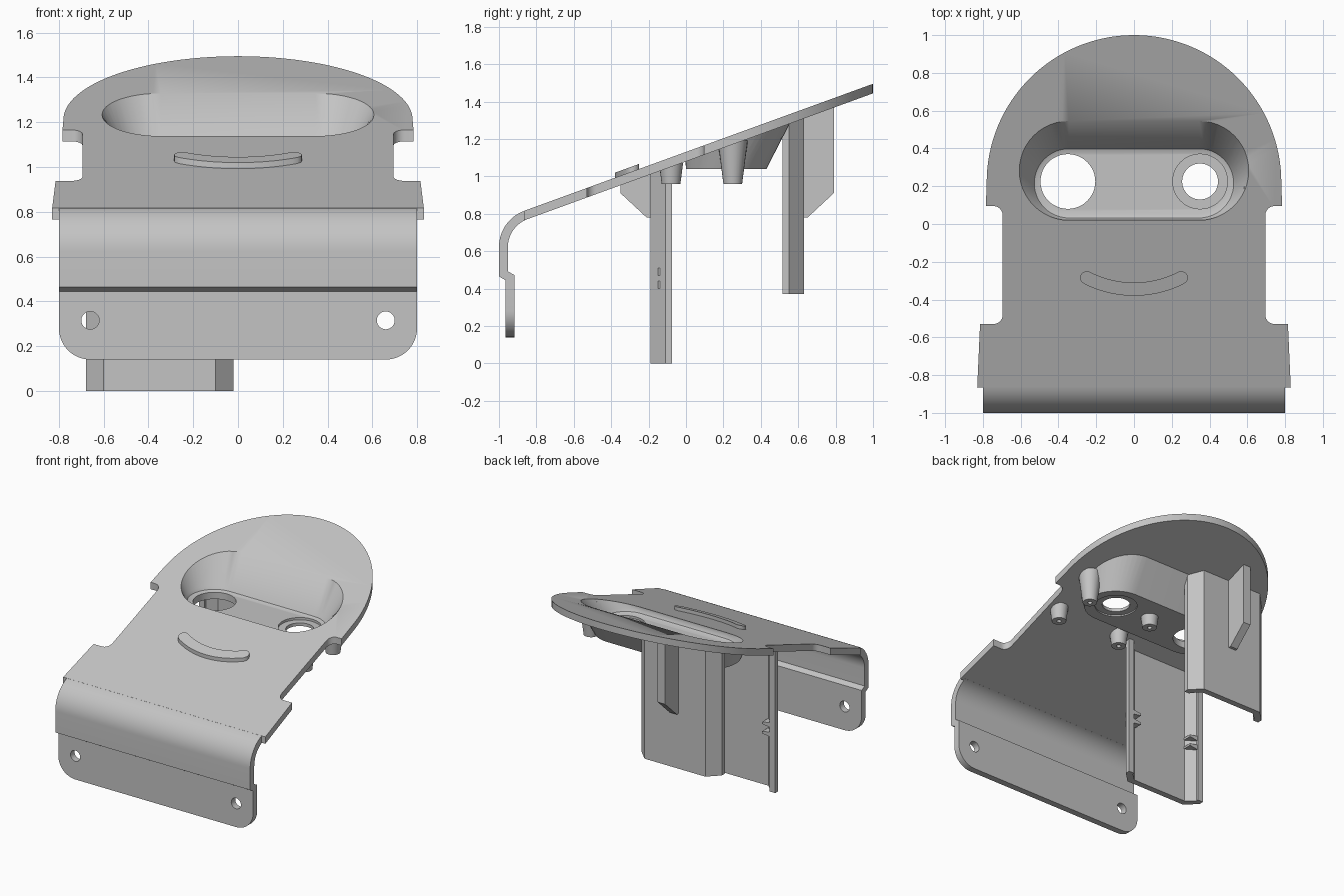
import bpy, bmesh
from math import sin, cos, radians

if "Cube" in bpy.data.objects:
    bpy.data.objects.remove(bpy.data.objects["Cube"])

GREY = (0.55, 0.55, 0.55, 1)
mat = bpy.data.materials.new("light grey plastic")
mat.use_nodes = True
mat.diffuse_color = GREY
mat.node_tree.nodes["Principled BSDF"].inputs["Base Color"].default_value = GREY


def top(y):
    return 1.131 + 0.364 * y


def under(y):
    return top(y) - 0.051


def arc(cx, cy, r, a0, a1, n):
    angles = [radians(a0 + (a1 - a0) * i / n) for i in range(n + 1)]
    return [(cx + r * cos(a), cy + r * sin(a)) for a in angles]


def mirrored(half):
    return half + [(-x, y) for x, y in reversed(half) if abs(x) > 1e-4]


def loft(name, rings):
    """Skin matching rings of points and cap both ends."""
    bm = bmesh.new()
    rows = [[bm.verts.new(p) for p in ring] for ring in rings]
    n = len(rows[0])
    for a, b in zip(rows, rows[1:]):
        for i in range(n):
            j = (i + 1) % n
            bm.faces.new((a[i], a[j], b[j], b[i]))
    bm.faces.new(rows[0])
    bm.faces.new(rows[-1])
    bmesh.ops.recalc_face_normals(bm, faces=bm.faces)
    mesh = bpy.data.meshes.new(name)
    bm.to_mesh(mesh)
    bm.free()
    obj = bpy.data.objects.new(name, mesh)
    bpy.context.collection.objects.link(obj)
    mesh.materials.append(mat)
    return obj


def prism_z(name, pts, low, high):
    return loft(name, [[(x, y, f(y)) for x, y in pts] for f in (low, high)])


def prism_x(name, pts, x0, x1):
    return loft(name, [[(x, y, z) for y, z in pts] for x in (x0, x1)])


def prism_y(name, pts, y0, y1):
    return loft(name, [[(x, y, z) for x, z in pts] for y in (y0, y1)])


def combine(obj, other, operation="DIFFERENCE", keep=False):
    mod = obj.modifiers.new("cut", "BOOLEAN")
    mod.operation, mod.object, mod.solver = operation, other, "EXACT"
    bpy.context.view_layer.objects.active = obj
    bpy.ops.object.modifier_apply(modifier=mod.name)
    if not keep:
        bpy.data.objects.remove(other)


def stadium(cy, r):
    return arc(0.345, cy, r, -90, 90, 24) + arc(-0.345, cy, r, 90, 270, 24)


def flat(cy, r, z):
    return [(x, y, z) for x, y in stadium(cy, r)]


def tilted(cy, r, offset):
    return [(x, y, top(y) + offset) for x, y in stadium(cy, r)]


def drill(obj, x, y, r, z0, z1):
    pts = arc(x, y, r, 0, 352.5, 47)
    combine(obj, prism_z("hole_cutter", pts, lambda v: z0, lambda v: z1))


# Sloping top plate with rounded rear and side notches
half = [(0.83, -0.865), (0.815, -0.53)]
half += arc(0.745, -0.48, 0.05, 270, 180, 8)
half += arc(0.745, 0.045, 0.05, 180, 90, 8)
half += [(0.784, 0.095)] + arc(0, 0.22, 0.78, 0, 90, 32)
plate = prism_z("top_plate", mirrored(half), under, top)

# Pocket shell joined to the plate, then hollowed
shell = loft("pocket_shell", [flat(0.215, 0.215, 1.04), tilted(0.283, 0.288, -0.025)])
combine(plate, shell, "UNION")
pocket = loft("pocket_cutter", [
    flat(0.215, 0.16, 1.09), flat(0.215, 0.183, 1.099), flat(0.215, 0.195, 1.12),
    tilted(0.2825, 0.2625, 0), tilted(0.29, 0.27, 0.03)])
combine(plate, pocket, keep=True)

# Round openings in the pocket floor, one with a thin lip
drill(plate, -0.35, 0.225, 0.145, 0.9, 1.11)
drill(plate, 0.35, 0.225, 0.095, 0.9, 1.11)
drill(plate, 0.35, 0.225, 0.145, 1.073, 1.11)
drill(plate, 0.35, 0.225, 0.145, 0.9, 1.05)

# Tapered screw pegs around the lipped opening
for px in (0.07, 0.605):
    for py, side in ((-0.08, "front"), (0.25, "rear")):
        z = under(py) + 0.02
        if px < 0.3 and py > 0:
            z = 1.06
        steps = [(0.05 + 0.13 * (z - 0.96), z), (0.05, 0.96), (0.016, 0.96), (0.016, 1.02)]
        peg = loft(side + "_screw_peg",
                   [[(x, y, h) for x, y in arc(px, py, r, 0, 345, 23)] for r, h in steps])
        if px > 0.3 and py > 0:
            combine(peg, pocket, keep=True)
bpy.data.objects.remove(pocket)

# Raised curved ridge on the plate
ridge = arc(0, 0.205, 0.585, 243, 297, 24)
ridge += arc(0.25, -0.285, 0.035, -30, 110, 8)
ridge += arc(0, 0.205, 0.515, 297, 243, 24)
ridge += arc(-0.25, -0.285, 0.035, 70, 210, 8)
prism_z("curved_ridge", ridge, lambda y: top(y) - 0.02, lambda y: top(y) + 0.027)

# Front flange: bend, vertical drop and inward step
cy, cz = -0.795, 0.623
profile = arc(cy, cz, 0.205, 110, 180, 16)
profile += [(-1, 0.465), (-0.965, 0.445), (-0.965, 0.14)]
profile += [(-0.917, 0.14), (-0.917, 0.472), (-0.952, 0.492)]
profile += arc(cy, cz, 0.157, 180, 110, 16)
flange = prism_x("front_flange", profile, -0.80, 0.80)
rounded = mirrored([(0.9, 1.0), (0.9, 0.5), (0.8, 0.5)] + arc(0.66, 0.28, 0.14, 0, -90, 12))
combine(flange, prism_y("corner_trim", rounded, -1.2, -0.7), "INTERSECT")
for x in (-0.66, 0.66):
    combine(flange, prism_y("hole_cutter", arc(x, 0.315, 0.04, 0, 345, 23), -1.2, -0.7))

# Channel legs with outer ribs and inner catches
LEG_X = -0.35
channel = mirrored([(0.25, 0.115), (0.33, 0.035), (0.33, 0)])
inner = mirrored([(0.225, 0.07), (0.285, 0.015), (0.285, 0)])
section = channel[:3] + inner[:3][::-1] + inner[3:][::-1] + channel[3:]
for side, edge, sign, foot in (("front", -0.075, -1, 0.0), ("rear", 0.515, 1, 0.37)):
    pts = [(LEG_X + u, edge + sign * d) for u, d in section]
    prism_z(side + "_leg", pts, lambda y: foot, lambda y: under(y) + 0.01)
    near, knee, far = (edge + sign * d for d in (0.09, 0.135, 0.275))
    rib = [(near, 0.78), (knee, 0.78), (far, 0.91),
           (far, under(far) + 0.02), (near, under(near) + 0.02)]
    prism_x(side + "_leg_rib", rib, LEG_X - 0.03, LEG_X + 0.03)
    if side == "front":
        for s in (-1, 1):
            for z in (0.42, 0.49):
                catch = [(LEG_X + s * 0.3, z - 0.02), (LEG_X + s * 0.22, z - 0.008),
                         (LEG_X + s * 0.22, z + 0.008), (LEG_X + s * 0.3, z + 0.02)]
                prism_y("leg_catch", catch, -0.15, -0.08)

# Smooth curved surfaces, crisp edges
bpy.ops.object.select_all(action="DESELECT")
for obj in bpy.context.scene.objects:
    if obj.type == "MESH" and mat.name in obj.data.materials:
        obj.select_set(True)
        bpy.context.view_layer.objects.active = obj
bpy.ops.object.shade_smooth_by_angle(angle=radians(30))
